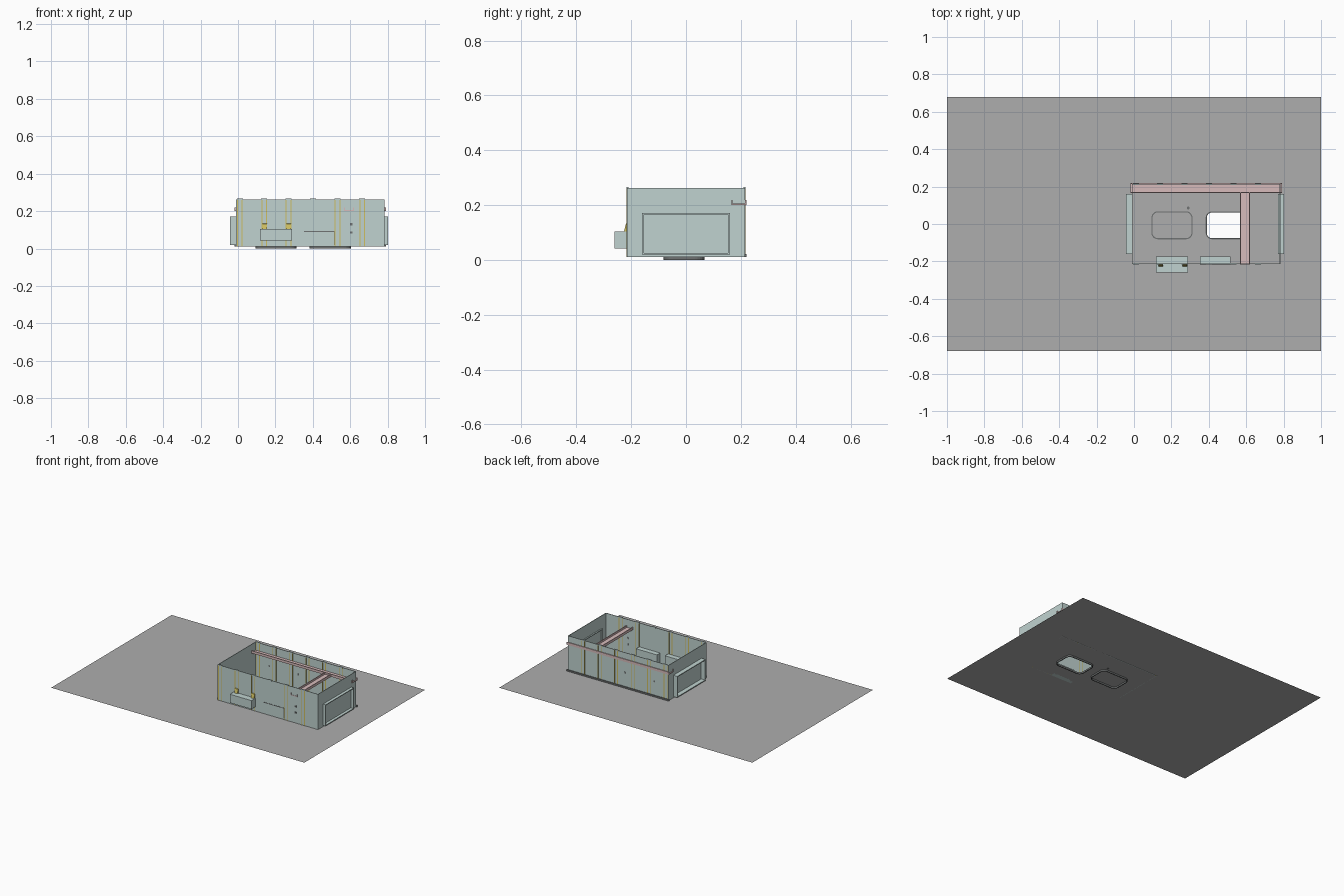
import bpy, bmesh, math
from mathutils import Vector

if "Cube" in bpy.data.objects:
    bpy.data.objects.remove(bpy.data.objects["Cube"])


def material(name, rgb):
    m = bpy.data.materials.new(name)
    m.diffuse_color = (*rgb, 1)
    m.use_nodes = True
    m.node_tree.nodes["Principled BSDF"].inputs["Base Color"].default_value = m.diffuse_color
    return m


WALL = material("wall_teal", (0.53, 0.65, 0.63))
GROUND = material("ground_grey", (0.42, 0.42, 0.42))
BEAM = material("beam_pink", (0.68, 0.50, 0.50))
STUD = material("stud_yellow", (0.62, 0.52, 0.12))
DARK = material("dark_trim", (0.16, 0.17, 0.17))

Z0 = 0.011                        # ground level
X0, X1, Y0, Y1 = -0.012, 0.783, -0.215, 0.215
TOP = 0.263


def finish(name, bm, mat):
    bmesh.ops.recalc_face_normals(bm, faces=bm.faces)
    me = bpy.data.meshes.new(name)
    bm.to_mesh(me)
    bm.free()
    me.materials.append(mat)
    ob = bpy.data.objects.new(name, me)
    bpy.context.collection.objects.link(ob)
    return ob


def boxes(name, mat, *bounds):
    """One object from any number of (x0, x1, y0, y1, z0, z1) boxes."""
    bm = bmesh.new()
    for a, b, c, d, e, f in bounds:
        vs = bmesh.ops.create_cube(bm, size=1)["verts"]
        for v in vs:
            v.co = ((a + b) / 2 + v.co.x * (b - a),
                    (c + d) / 2 + v.co.y * (d - c),
                    (e + f) / 2 + v.co.z * (f - e))
    return finish(name, bm, mat)


def rounded(cx, cy, w, h, r, seg=6):
    """Outline of a rounded rectangle."""
    pts = []
    for i, (sx, sy) in enumerate([(1, 1), (-1, 1), (-1, -1), (1, -1)]):
        for k in range(seg + 1):
            a = math.pi / 2 * (i + k / seg)
            pts.append((cx + sx * (w / 2 - r) + r * math.cos(a),
                        cy + sy * (h / 2 - r) + r * math.sin(a)))
    return pts


def loop_edges(bm, pts, z):
    vs = [bm.verts.new((x, y, z)) for x, y in pts]
    return [bm.edges.new((vs[i], vs[(i + 1) % len(vs)])) for i in range(len(vs))]


def rim(name, cx, lid):
    """Skirt ring below the ground around a floor opening."""
    bm = bmesh.new()
    outer = rounded(cx, -0.007, 0.220, 0.150, 0.035)
    inner = rounded(cx, -0.007, 0.208, 0.138, 0.029)
    n = len(outer)
    rings = [[bm.verts.new((x, y, z)) for x, y in p]
             for p, z in ((outer, Z0 + 0.001), (outer, 0), (inner, 0), (inner, Z0 + 0.001))]
    for a, b in zip(rings, rings[1:] + rings[:1]):
        for i in range(n):
            j = (i + 1) % n
            bm.faces.new((a[i], a[j], b[j], b[i]))
    finish(name, bm, DARK)
    if lid:
        bm = bmesh.new()
        bm.faces.new([bm.verts.new((x, y, Z0)) for x, y in inner])
        finish(name + "_lid", bm, GROUND)


# Ground sheet with two rounded openings, one of them closed by a lid
bm = bmesh.new()
edges = loop_edges(bm, [(-1, -0.68), (1, -0.68), (1, 0.68), (-1, 0.68)], Z0)
for cx in (0.203, 0.493):
    edges += loop_edges(bm, rounded(cx, -0.007, 0.214, 0.144, 0.032), Z0)
bmesh.ops.triangle_fill(bm, edges=edges, use_beauty=True, use_dissolve=False,
                        normal=Vector((0, 0, 1)))
finish("ground_sheet", bm, GROUND)
rim("closed_opening_rim", 0.203, True)
rim("open_opening_rim", 0.493, False)

# Four thin walls, open at the top
T = 0.004
boxes("front_wall", WALL, (X0, X1, Y0, Y0 + T, Z0, TOP))
boxes("back_wall", WALL, (X0, X1, Y1 - T, Y1, Z0, TOP))
boxes("left_wall", WALL, (X0, X0 + T, Y0 + T, Y1 - T, Z0, TOP))
boxes("right_wall", WALL, (X1 - T, X1, Y0 + T, Y1 - T, Z0, TOP))

# Protruding window sleeves on the end walls
for name, a, b in (("left", -0.043, X0 + 0.001), ("right", 0.770, 0.803)):
    t, y, lo, hi = 0.006, 0.16, 0.02, 0.172
    boxes(name + "_window_sleeve", WALL,
          (a, b, -y, y, hi - t, hi), (a, b, -y, y, lo, lo + t),
          (a, b, -y, -y + t, lo + t, hi - t), (a, b, y - t, y, lo + t, hi - t))

# Yellow paired studs showing on both faces of the long walls, with top caps
for wall, yc in (("front", Y0 + T / 2), ("back", Y1 - T / 2)):
    strips, caps = [], []
    h = T / 2 + 0.0012
    for x in (0.010, 0.140, 0.270, 0.402, 0.532, 0.664):
        caps.append((x - 0.016, x + 0.016, yc - h, yc + h, TOP - 0.004, TOP + 0.003))
        if wall == "front" and x == 0.402:
            continue
        for s in (-1, 1):
            e = x + s * 0.0125
            strips.append((e - 0.0025, e + 0.0025, yc - h, yc + h, Z0, TOP - 0.004))
    boxes(wall + "_wall_studs", STUD, *strips)
    boxes(wall + "_stud_caps", WALL, *caps)


# Channel beams: flat web with upturned edges
def beam(name, a, b, c, d, along_x):
    z, t, e = 0.200, 0.005, 0.018
    if along_x:
        sides = [(a, b, c, c + t, z, z + e), (a, b, d - t, d, z, z + e)]
    else:
        sides = [(a, a + t, c, d, z, z + e), (b - t, b, c, d, z, z + e)]
    boxes(name, BEAM, (a, b, c, d, z, z + t), *sides)


beam("back_beam", -0.018, 0.790, 0.165, 0.220, True)
beam("cross_beam", 0.567, 0.620, -0.217, 0.165, False)
boxes("back_sill", DARK, (-0.018, 0.790, Y1 - 0.002, 0.220, Z0, 0.022))


# Alcove boxes in the front wall, tapering toward the inside
def alcove(name, a, b, y_out, z0, z1):
    ob = boxes(name, WALL, (a, b, y_out, -0.175, z0, z1))
    return ob


alcove("front_box", 0.118, 0.288, -0.260, 0.042, 0.103)
alcove("inner_box", 0.352, 0.517, Y0 + 0.001, Z0, 0.092)
boxes("inner_box_seam", DARK,
      (0.352, 0.517, Y0 - 0.0015, Y0 + 0.001, 0.089, 0.094),
      (0.512, 0.517, Y0 - 0.0015, Y0 + 0.001, 0.02, 0.089))

# Sloped hanger brackets above the front box
bm = bmesh.new()
for x in (0.142, 0.272):
    prof = [(-0.226, 0.103), (-0.214, 0.103), (-0.214, 0.135), (-0.219, 0.132)]
    l, r = ([bm.verts.new((x + s * 0.012, y, z)) for y, z in prof] for s in (-1, 1))
    bm.faces.new(l)
    bm.faces.new(r)
    for i in range(4):
        j = (i + 1) % 4
        bm.faces.new((l[i], l[j], r[j], r[i]))
finish("box_hangers", bm, STUD)

# Small wall fittings and a floor drain
boxes("wall_fittings", DARK,
      *[(x - 0.006, x + 0.006, y - 0.003, y + 0.003, z - 0.006, z + 0.006)
        for x, y, z in ((0.605, Y0 + T / 2, 0.13), (0.605, Y0 + T / 2, 0.085),
                        (0.10, Y1 - T / 2, 0.12), (0.33, Y1 - T / 2, 0.12))])
bm = bmesh.new()
bmesh.ops.create_cone(bm, cap_ends=True, segments=12, radius1=0.008, radius2=0.008, depth=0.006)
bmesh.ops.translate(bm, verts=bm.verts, vec=(0.29, 0.085, Z0 + 0.002))
finish("floor_drain", bm, DARK)
